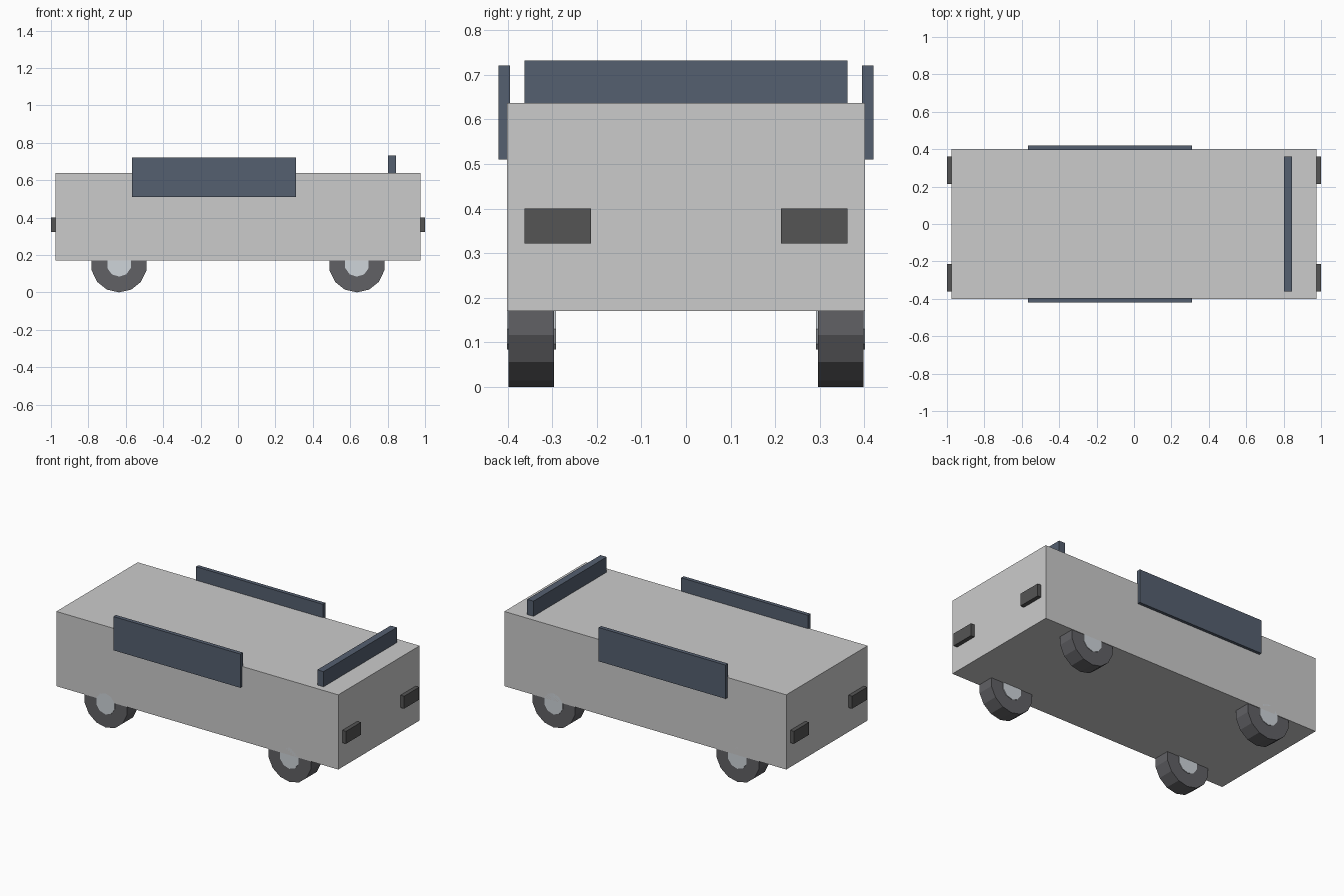
import bpy, math

if "Cube" in bpy.data.objects:
    bpy.data.objects.remove(bpy.data.objects["Cube"])


def material(name, rgb):
    m = bpy.data.materials.new(name)
    m.diffuse_color = (*rgb, 1)
    m.use_nodes = True
    m.node_tree.nodes["Principled BSDF"].inputs["Base Color"].default_value = m.diffuse_color
    return m


glass = material("dark_glass", (0.09, 0.115, 0.16))
rubber = material("rubber", (0.12, 0.12, 0.13))
metal = material("hub_metal", (0.62, 0.66, 0.70))
lamp = material("dark_lamp", (0.09, 0.09, 0.09))


def finish(name, mat):
    ob = bpy.context.object
    ob.name = name
    bpy.ops.object.transform_apply(location=False, rotation=True, scale=True)
    if mat:
        ob.data.materials.append(mat)
    return ob


def box(name, x, y, z, mat=None):
    """Box from (min, max) ranges on each axis."""
    bpy.ops.mesh.primitive_cube_add(size=1, location=[(a + b) / 2 for a, b in (x, y, z)])
    bpy.context.object.scale = [b - a for a, b in (x, y, z)]
    return finish(name, mat)


def wheel_disc(name, sides, radius, width, loc, mat):
    bpy.ops.mesh.primitive_cylinder_add(vertices=sides, radius=radius, depth=width,
                                        location=loc, rotation=(math.pi / 2, 0, 0))
    return finish(name, mat)


# Body
box("body", (-0.975, 0.975), (-0.402, 0.402), (0.17, 0.637))

# Windscreen, partly sunk into the body
box("windscreen", (0.802, 0.845), (-0.362, 0.362), (0.53, 0.732), glass)

for sy, side in ((-1, "right"), (1, "left")):
    # Side windows
    y = sorted((sy * 0.395, sy * 0.42))
    box(f"{side}_window", (-0.568, 0.31), y, (0.51, 0.721), glass)
    for sx, end in ((-1, "rear"), (1, "front")):
        # Lamps at both ends
        box(f"{end}_{side}_lamp", sorted((sx * 0.95, sx * 1.0)),
            sorted((sy * 0.213, sy * 0.362)), (0.322, 0.40), lamp)
        # Tyres and hubs
        loc = (sx * 0.636, sy * 0.347, 0.15)
        wheel_disc(f"{end}_{side}_tyre", 14, 0.15, 0.102, loc, rubber)
        wheel_disc(f"{end}_{side}_hub", 10, 0.066, 0.11, loc, metal)
